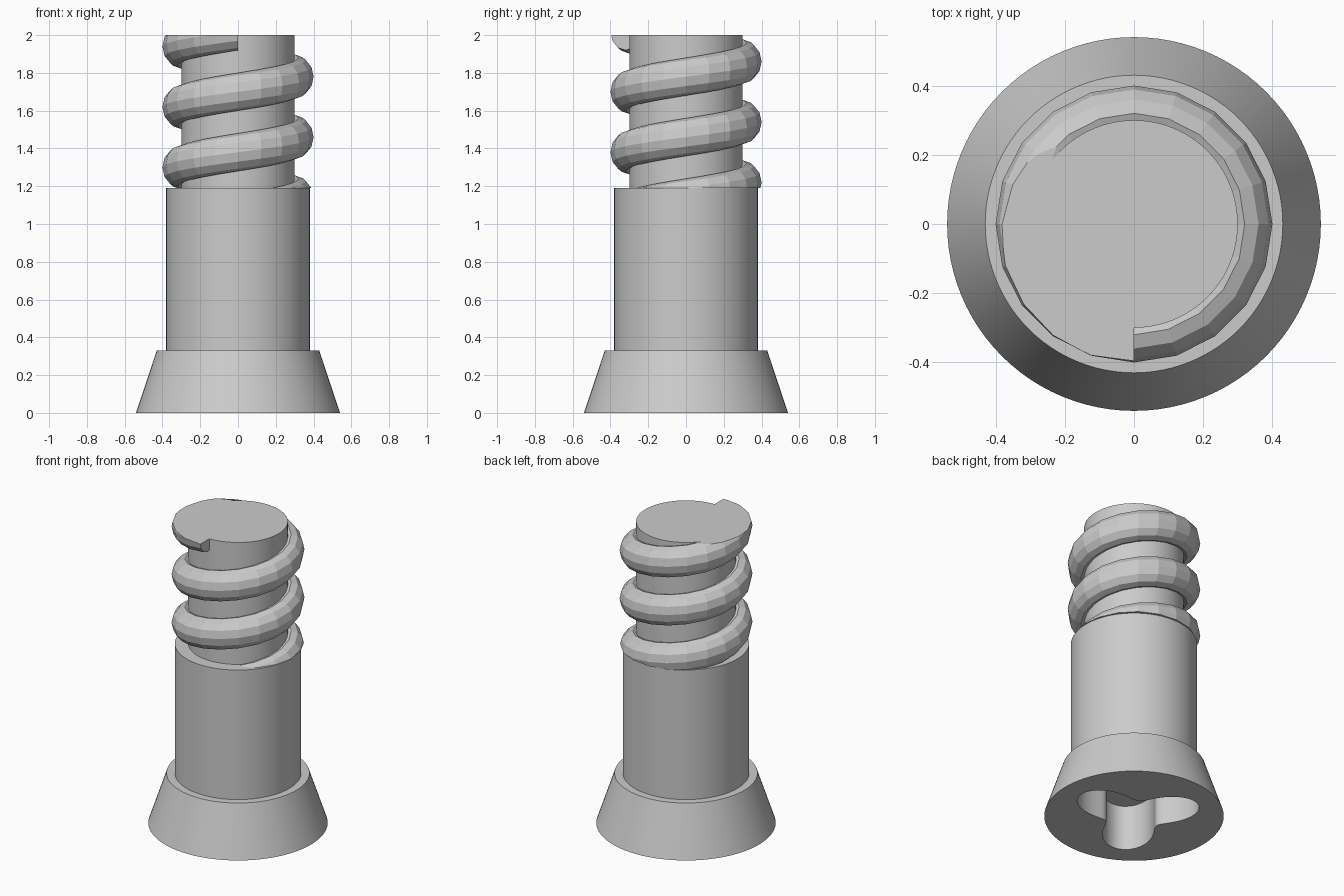
import bpy, bmesh
from math import sin, cos, pi, tau, radians
from mathutils import Vector

if "Cube" in bpy.data.objects:
    bpy.data.objects.remove(bpy.data.objects["Cube"], do_unlink=True)

grey = bpy.data.materials.new("plain grey")
grey.use_nodes = True
colour = (0.6, 0.6, 0.6, 1)
grey.diffuse_color = colour
grey.node_tree.nodes["Principled BSDF"].inputs["Base Color"].default_value = colour


def loft(bm, rings):
    """Join closed rings of points with quads and cap both ends."""
    loops = [[bm.verts.new(p) for p in ring] for ring in rings]
    n = len(loops[0])
    for a, b in zip(loops, loops[1:]):
        for i in range(n):
            j = (i + 1) % n
            bm.faces.new((a[i], a[j], b[j], b[i]))
    bm.faces.new(loops[0])
    bm.faces.new(loops[-1])


def finish(name, bm, smooth):
    bmesh.ops.recalc_face_normals(bm, faces=bm.faces)
    mesh = bpy.data.meshes.new(name)
    bm.to_mesh(mesh)
    bm.free()
    mesh.materials.append(grey)
    obj = bpy.data.objects.new(name, mesh)
    bpy.context.collection.objects.link(obj)
    if smooth:
        bpy.ops.object.select_all(action="DESELECT")
        obj.select_set(True)
        bpy.context.view_layer.objects.active = obj
        bpy.ops.object.shade_smooth_by_angle(angle=radians(30))
    return obj


def ring(radius, z, lobe=0, n=96):
    """Circle, or three-lobed outline when lobe is above zero."""
    pts = []
    for i in range(n):
        a = tau * i / n
        r = radius + lobe * cos(3 * a)
        pts.append((r * cos(a), r * sin(a), z))
    return pts


def turned(name, rings):
    bm = bmesh.new()
    loft(bm, rings)
    return finish(name, bm, True)


HEAD_TOP, SHAFT_TOP, TOP = 0.33, 1.19, 2.0

# Flared head with a three-lobed drive recess underneath
turned("flared_head", [ring(0.295, 0.3, 0.115), ring(0.295, 0, 0.115),
                       ring(0.54, 0), ring(0.43, HEAD_TOP)])

# Plain shaft and the thinner threaded core
turned("shaft", [ring(0.38, HEAD_TOP), ring(0.38, SHAFT_TOP)])
turned("thread_core", [ring(0.3, SHAFT_TOP), ring(0.3, TOP)])

# Helical thread, trimmed level with the shaft and the tip
PITCH, TURNS, STEPS, SIDES = 0.32, 3, 20, 12
bm = bmesh.new()
sections = []
for s in range(TURNS * STEPS + 1):
    a = -pi / 2 + tau * s / STEPS
    z = 1.06 + PITCH * s / STEPS
    section = []
    for k in range(SIDES):
        t = tau * k / SIDES
        r = 0.32 + 0.08 * cos(t)
        section.append((r * cos(a), r * sin(a), z + 0.1 * sin(t)))
    sections.append(section)
loft(bm, sections)
bmesh.ops.recalc_face_normals(bm, faces=bm.faces)
for height, side in ((SHAFT_TOP, -1), (TOP, 1)):
    cut = bmesh.ops.bisect_plane(
        bm, geom=bm.verts[:] + bm.edges[:] + bm.faces[:],
        plane_co=Vector((0, 0, height)), plane_no=Vector((0, 0, side)),
        clear_outer=True)
    rim = [e for e in cut["geom_cut"] if isinstance(e, bmesh.types.BMEdge)]
    bmesh.ops.edgeloop_fill(bm, edges=rim)
finish("helical_thread", bm, False)
